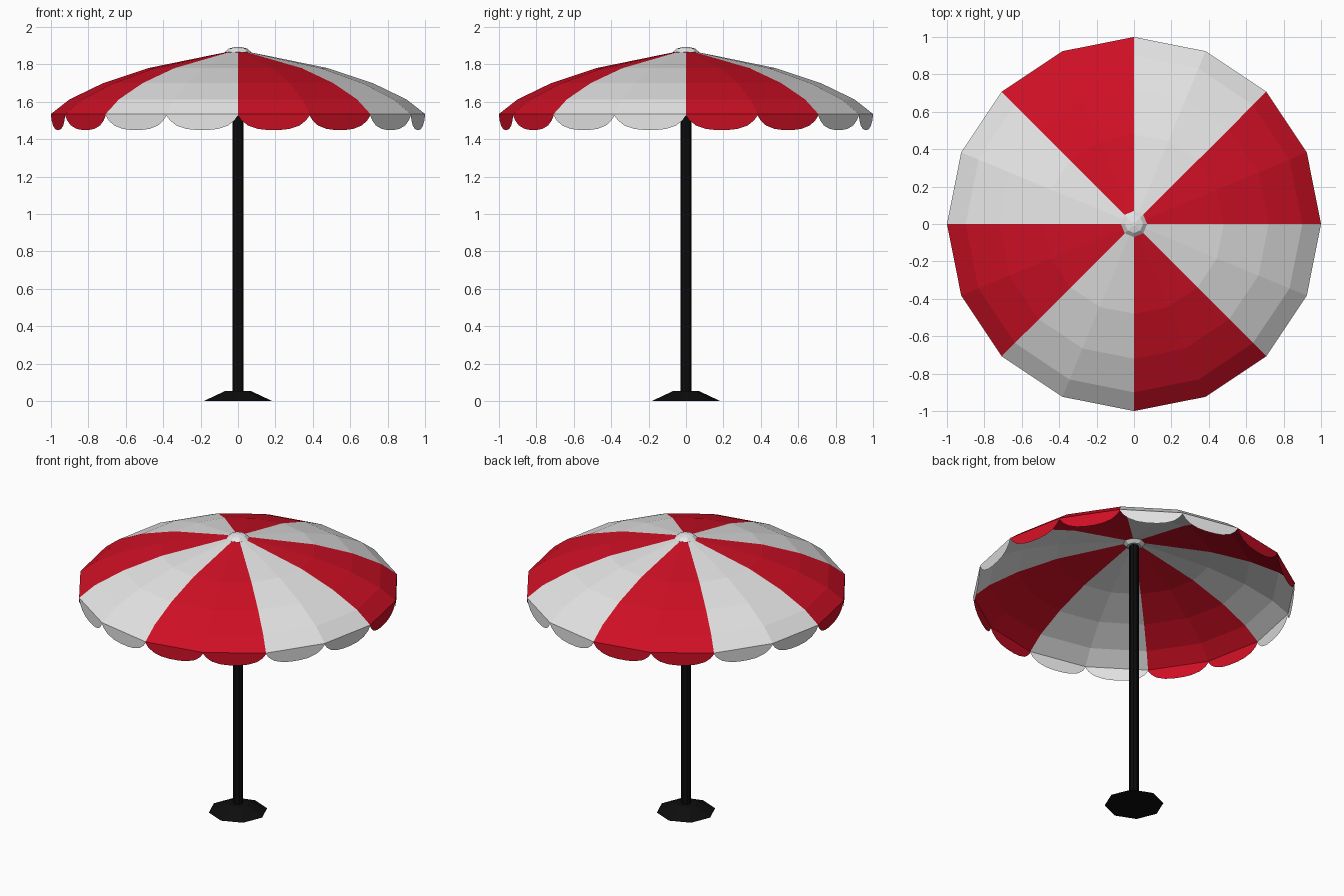
import bpy, bmesh, math
from mathutils import Vector

if "Cube" in bpy.data.objects:
    bpy.data.objects.remove(bpy.data.objects["Cube"])


def material(name, rgb):
    m = bpy.data.materials.new(name)
    m.diffuse_color = (*rgb, 1)
    m.use_nodes = True
    m.node_tree.nodes["Principled BSDF"].inputs["Base Color"].default_value = m.diffuse_color
    return m


RED = material("red fabric", (0.62, 0.005, 0.018))
WHITE = material("white fabric", (0.78, 0.78, 0.78))
BLACK = material("black metal", (0.004, 0.004, 0.004))


def finish(name, bm, mats, normals=False):
    if normals:
        bmesh.ops.recalc_face_normals(bm, faces=bm.faces[:])
    me = bpy.data.meshes.new(name)
    bm.to_mesh(me)
    bm.free()
    for m in mats:
        me.materials.append(m)
    ob = bpy.data.objects.new(name, me)
    bpy.context.collection.objects.link(ob)
    return ob


def at(r, z, k, n):
    a = 2 * math.pi * k / n
    return Vector((r * math.cos(a), r * math.sin(a), z))


def lathe(name, profile, n, mat):
    """Closed flat-sided solid of revolution; end rings are capped."""
    bm = bmesh.new()
    rings = [[bm.verts.new(at(r, z, k, n)) for k in range(n)] for r, z in profile]
    for lo, hi in zip(rings, rings[1:]):
        for k in range(n):
            j = (k + 1) % n
            bm.faces.new((lo[k], lo[j], hi[j], hi[k]))
    bm.faces.new(rings[0][::-1])
    bm.faces.new(rings[-1])
    return finish(name, bm, [mat], True)


N = 16  # canopy sides, two per coloured panel

# Canopy: domed fabric, alternating red and white panels
bm = bmesh.new()
profile = [(1.0, 1.535), (0.9, 1.613), (0.72, 1.70), (0.48, 1.78), (0.05, 1.868)]
rings = [[bm.verts.new(at(r, z, k, N)) for k in range(N)] for r, z in profile]
for lo, hi in zip(rings, rings[1:]):
    for k in range(N):
        j = (k + 1) % N
        bm.faces.new((lo[k], lo[j], hi[j], hi[k])).material_index = (k // 2) % 2
finish("canopy", bm, [RED, WHITE])

# Valance: one hanging scallop on each rim edge
bm = bmesh.new()
scallop = [(0.0, 0.008), (0.05, 0.035), (0.14, 0.062), (0.28, 0.08), (0.42, 0.086)]
scallop += [(1 - t, d) for t, d in reversed(scallop)]
for k in range(N):
    a, b = at(1, 1.535, k, N), at(1, 1.535, k + 1, N)
    pts = [a] + [a.lerp(b, t) - Vector((0, 0, d)) for t, d in scallop] + [b]
    f = bm.faces.new([bm.verts.new(p) for p in pts])
    f.material_index = (k // 2) % 2
    f.normal_update()
    if f.normal.dot(a + b) < 0:
        f.normal_flip()
finish("valance", bm, [RED, WHITE])

# Finial cap, pole and foot
lathe("top_cap", [(0.045, 1.845), (0.07, 1.866), (0.048, 1.885), (0.012, 1.893)], 8, WHITE)
lathe("pole", [(0.03, 0.03), (0.03, 1.85)], 8, BLACK)
lathe("base", [(0.183, 0.0), (0.07, 0.053)], 8, BLACK)
